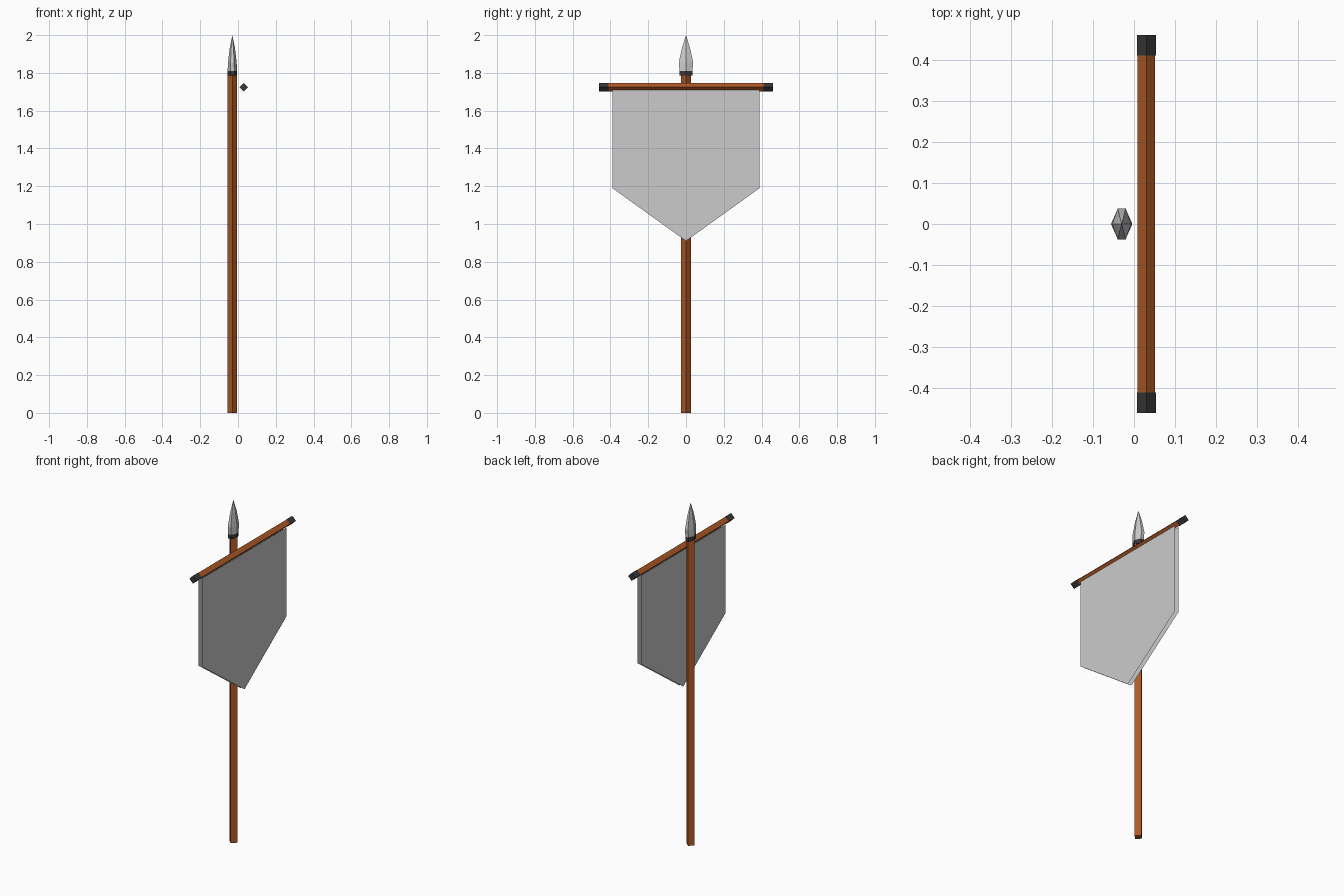
import bpy, math

if "Cube" in bpy.data.objects:
    bpy.data.objects.remove(bpy.data.objects["Cube"])

def material(name, rgb):
    m = bpy.data.materials.new(name)
    m.diffuse_color = (*rgb, 1)
    m.use_nodes = True
    m.node_tree.nodes["Principled BSDF"].inputs["Base Color"].default_value = m.diffuse_color
    return m

WOOD = material("wood", (0.42, 0.10, 0.02))
DARK = material("dark_metal", (0.04, 0.04, 0.04))

def add_mesh(name, verts, faces, mat=None):
    me = bpy.data.meshes.new(name)
    me.from_pydata(verts, [], faces)
    me.update()
    ob = bpy.data.objects.new(name, me)
    bpy.context.collection.objects.link(ob)
    if mat:
        me.materials.append(mat)
    return ob

def rod(name, radius, length, loc, rot, mat):
    # four-sided rod, corners on the axes
    bpy.ops.mesh.primitive_cylinder_add(vertices=4, radius=radius, depth=length,
                                        location=loc, rotation=rot)
    ob = bpy.context.object
    ob.name = name
    ob.data.materials.append(mat)

def hex_loft(name, rings, cx, mat=None, tip=None):
    # flattened six-sided rings (half depth x, half width y, z), optional pointed end
    verts = []
    for sx, sy, z in rings:
        verts += [(cx + px * sx, py * sy, z) for px, py in
                  ((1, 0), (0.42, 1), (-0.42, 1), (-1, 0), (-0.42, -1), (0.42, -1))]
    faces = [tuple(range(5, -1, -1))]
    for r in range(len(rings) - 1):
        for i in range(6):
            j = (i + 1) % 6
            faces.append((r*6 + i, r*6 + j, r*6 + 6 + j, r*6 + 6 + i))
    last = (len(rings) - 1) * 6
    if tip is None:
        faces.append(tuple(range(last, last + 6)))
    else:
        verts.append((cx, 0, tip))
        faces += [(last + i, last + (i + 1) % 6, last + 6) for i in range(6)]
    return add_mesh(name, verts, faces, mat)

POLE_X, BAR_X, BAR_Z = -0.03, 0.03, 1.724

# upright pole
rod("pole", 0.026, 1.79, (POLE_X, 0, 0.895), (0, 0, 0), WOOD)

# crossbar with dark end caps
side = (math.pi / 2, 0, 0)
rod("crossbar", 0.0215, 0.84, (BAR_X, 0, BAR_Z), side, WOOD)
for label, s in (("left", -1), ("right", 1)):
    rod("cap_" + label, 0.023, 0.05, (BAR_X, s * 0.435, BAR_Z), side, DARK)

# spearhead and its collar
hex_loft("collar", [(0.026, 0.034, 1.785), (0.026, 0.034, 1.81)], POLE_X, DARK)
hex_loft("spearhead", [(0.025, 0.034, 1.81), (0.023, 0.038, 1.855),
                       (0.014, 0.022, 1.93)], POLE_X, tip=2.0)

# banner cloth: a front and a back sheet with open edges
outline = [(-0.39, 1.709), (-0.39, 1.19), (0, 0.91), (0.39, 1.19), (0.39, 1.709)]
for label, s in (("front", 1), ("back", -1)):
    order = (0, 1, 2, 3, 4) if s > 0 else (4, 3, 2, 1, 0)
    add_mesh("banner_" + label, [(BAR_X + s * 0.012, y, z) for y, z in outline], [order])
